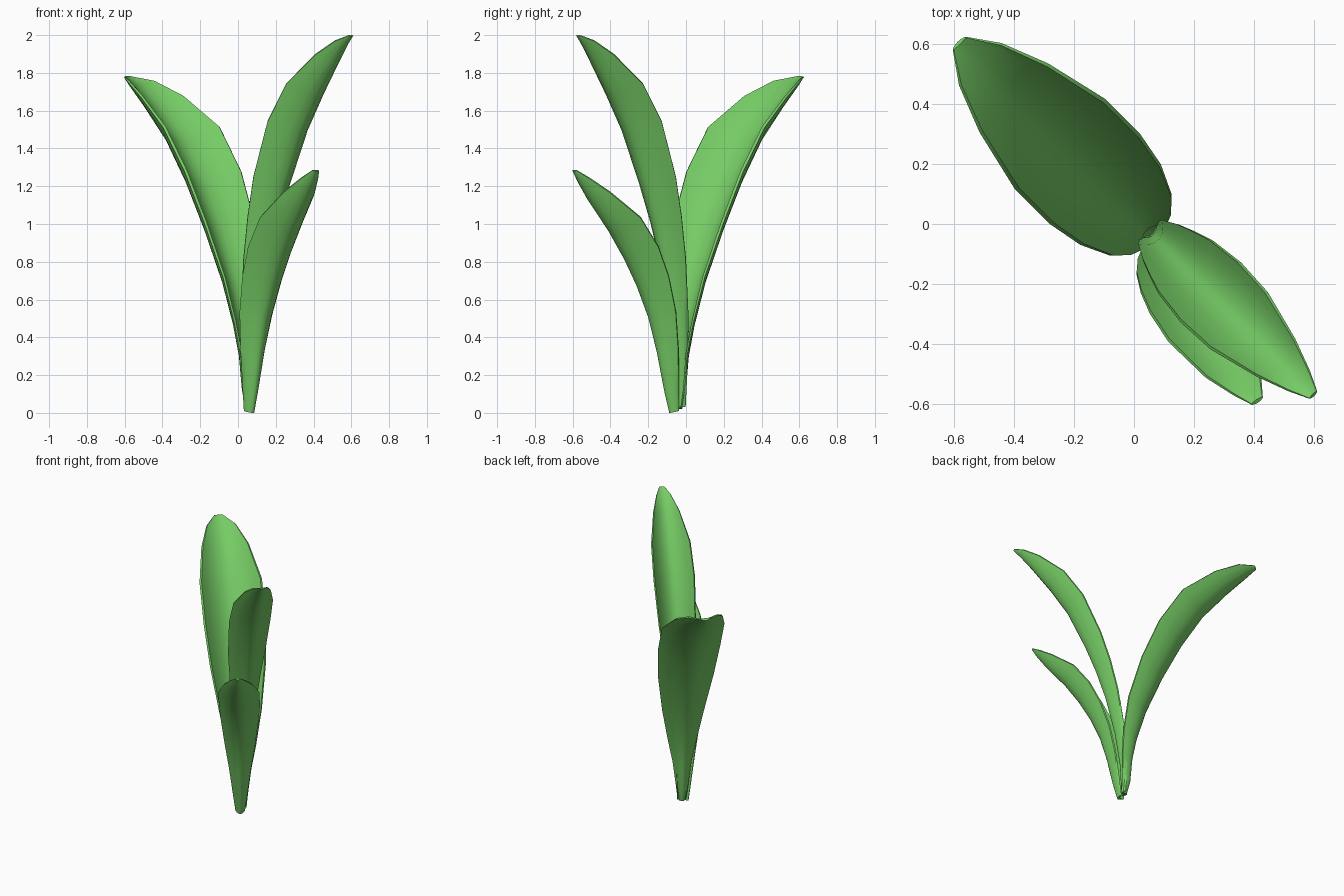
import bpy, bmesh, math
from mathutils import Vector

green = bpy.data.materials.new("leaf green")
green.diffuse_color = (0.18, 0.6, 0.13, 1)


def leaf(name, origin, angle, rows):
    """Cupped blade. Each row: outward distance, height, half width, cup depth of the keel line."""
    d = Vector((math.cos(math.radians(angle)), math.sin(math.radians(angle)), 0))
    w = Vector((-d.y, d.x, 0))
    o = Vector((*origin, 0))
    ts = [-1, -0.8, -0.5, -0.2, 0, 0.2, 0.5, 0.8, 1]
    bm = bmesh.new()
    rings = []
    for i, (s, z, half, depth) in enumerate(rows):
        a, b = rows[max(i - 1, 0)], rows[min(i + 1, len(rows) - 1)]
        ds, dz = b[0] - a[0], b[1] - a[1]
        k = math.hypot(ds, dz)
        inward = d * (-dz / k) + Vector((0, 0, ds / k))
        p = o + d * s + Vector((0, 0, z))
        thick = min(0.035, half * 0.6)
        # outer skin, then inner skin back the other way
        ring = [p + w * half * t + inward * depth * t * t for t in ts]
        ring += [p + w * half * 0.94 * t
                 + inward * (depth * t * t + thick * (1 - 0.75 * t * t)) for t in reversed(ts)]
        rings.append([bm.verts.new(v) for v in ring])
    n = len(rings[0])
    for r0, r1 in zip(rings, rings[1:]):
        for j in range(n):
            bm.faces.new((r0[j], r0[(j + 1) % n], r1[(j + 1) % n], r1[j]))
    # end caps as strips between outer and inner skin
    for r in (rings[0], rings[-1]):
        for j in range(n // 2 - 1):
            bm.faces.new((r[j], r[j + 1], r[n - 2 - j], r[n - 1 - j]))
    bmesh.ops.recalc_face_normals(bm, faces=bm.faces)
    me = bpy.data.meshes.new(name)
    bm.to_mesh(me)
    bm.free()
    me.materials.append(green)
    ob = bpy.data.objects.new(name, me)
    bpy.context.collection.objects.link(ob)
    bpy.ops.object.select_all(action='DESELECT')
    ob.select_set(True)
    bpy.context.view_layer.objects.active = ob
    bpy.ops.object.shade_smooth_by_angle(angle=math.radians(50))


# Broad leaf leaning back left
leaf("broad_leaf", (0.01, 0.01), 135, [
    (-0.05, 0.02, 0.03, 0.03), (-0.025, 0.12, 0.042, 0.045), (-0.01, 0.3, 0.065, 0.06),
    (0.02, 0.46, 0.1, 0.08), (0.085, 0.68, 0.145, 0.11), (0.20, 0.95, 0.19, 0.135),
    (0.33, 1.2, 0.213, 0.15), (0.475, 1.42, 0.213, 0.145), (0.65, 1.6, 0.162, 0.1),
    (0.775, 1.71, 0.1, 0.055), (0.845, 1.77, 0.03, 0.01)])

# Tall leaf leaning front right
leaf("tall_leaf", (0.014, 0.014), -45, [
    (0.085, 0.03, 0.03, 0.03), (0.095, 0.25, 0.04, 0.045), (0.13, 0.5, 0.06, 0.065),
    (0.195, 0.79, 0.085, 0.09), (0.26, 1.0, 0.105, 0.108), (0.335, 1.2, 0.127, 0.122),
    (0.46, 1.48, 0.142, 0.132), (0.58, 1.67, 0.135, 0.125), (0.71, 1.85, 0.09, 0.075),
    (0.785, 1.945, 0.05, 0.035), (0.83, 1.993, 0.018, 0.006)])

# Short leaf in front
leaf("short_leaf", (0.058, -0.057), -56.5, [
    (0.035, 0.0, 0.032, 0.035), (0.067, 0.12, 0.048, 0.055), (0.11, 0.32, 0.075, 0.08),
    (0.16, 0.5, 0.103, 0.1), (0.233, 0.67, 0.125, 0.12), (0.31, 0.81, 0.138, 0.13),
    (0.41, 0.96, 0.138, 0.122), (0.54, 1.12, 0.1, 0.075), (0.61, 1.22, 0.055, 0.035),
    (0.645, 1.28, 0.022, 0.006)])
